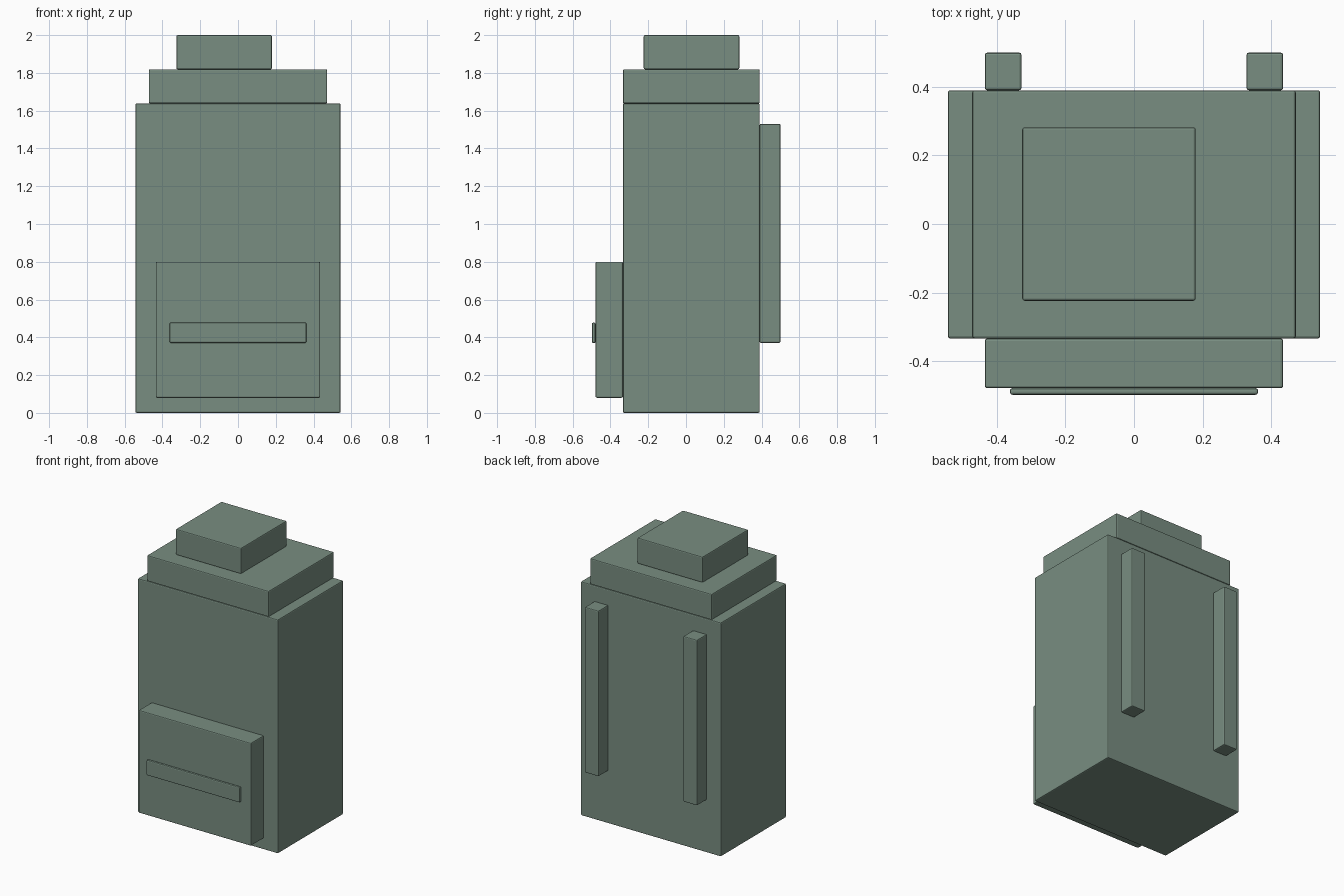
import bpy

if "Cube" in bpy.data.objects:
    bpy.data.objects.remove(bpy.data.objects["Cube"])

# Muted green fabric
fabric = bpy.data.materials.new("green_fabric")
fabric.diffuse_color = (0.19, 0.27, 0.22, 1)
fabric.use_nodes = True
fabric.node_tree.nodes["Principled BSDF"].inputs["Base Color"].default_value = fabric.diffuse_color


def box(name, x, y, z, bevel=0.007):
    """Softly bevelled box spanning the given (min, max) ranges."""
    spans = (x, y, z)
    bpy.ops.mesh.primitive_cube_add(size=1, location=[(a + b) / 2 for a, b in spans])
    obj = bpy.context.object
    obj.name = name
    obj.scale = [b - a for a, b in spans]
    bpy.ops.object.transform_apply(location=False, rotation=False, scale=True)
    obj.data.materials.append(fabric)
    mod = obj.modifiers.new("soft_edges", 'BEVEL')
    mod.width = bevel
    mod.segments = 2
    return obj


# Main bag and the two stacked tiers above it
box("bag_body", (-0.543, 0.543), (-0.334, 0.39), (0, 1.638))
box("top_flap", (-0.472, 0.472), (-0.334, 0.39), (1.638, 1.819))
box("top_bundle", (-0.326, 0.18), (-0.224, 0.282), (1.819, 2.0))

# Front pocket with its raised strip
box("front_pocket", (-0.435, 0.435), (-0.479, -0.334), (0.08, 0.80))
box("pocket_strip", (-0.362, 0.362), (-0.498, -0.479), (0.37, 0.478))

# Pair of shoulder straps on the back
for side, name in ((-1, "left_strap"), (1, "right_strap")):
    x = sorted((side * 0.328, side * 0.435))
    box(name, x, (0.39, 0.5), (0.37, 1.53))
